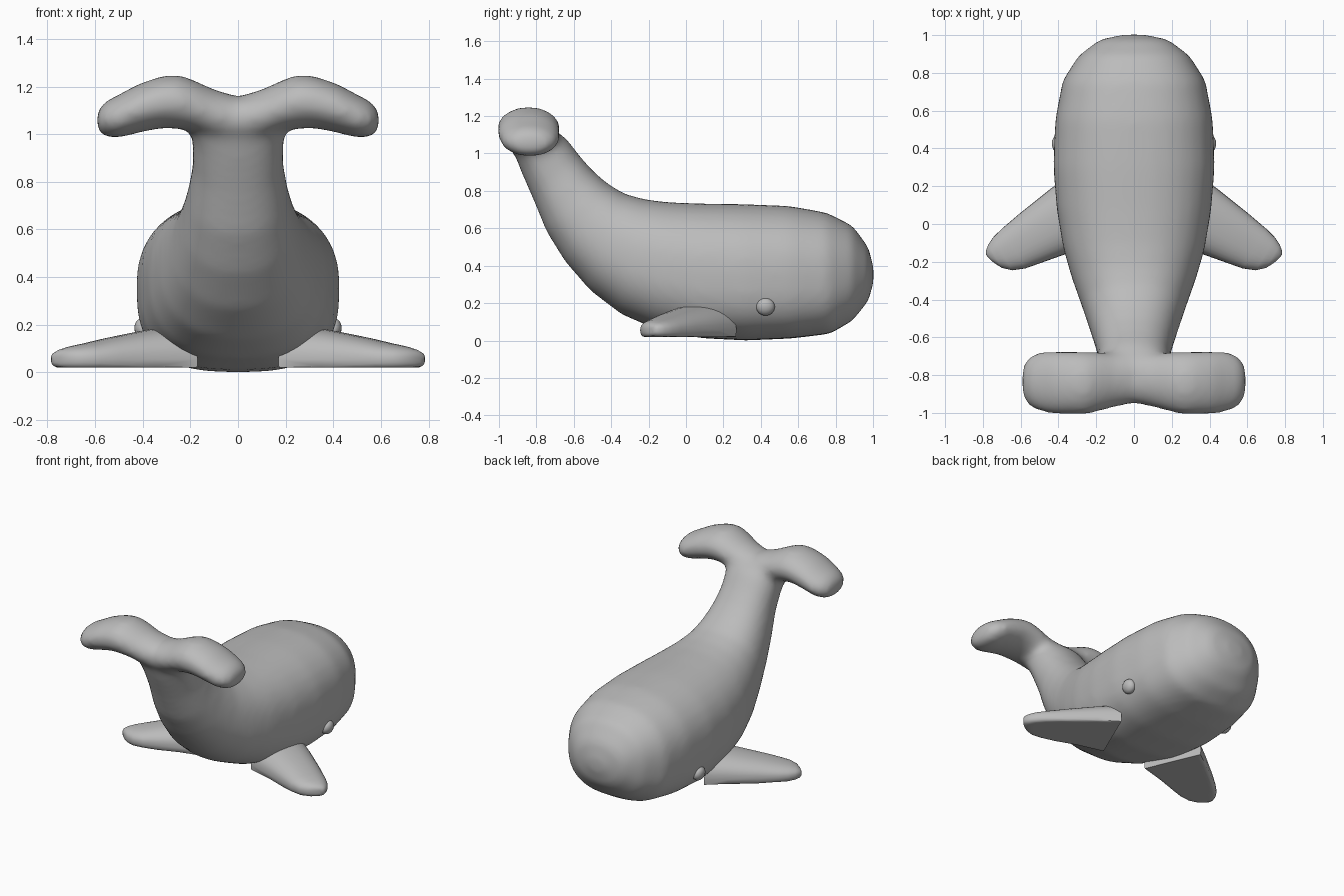
import bpy, bmesh, math
from mathutils import Vector

cube = bpy.data.objects.get("Cube")
if cube:
    bpy.data.objects.remove(cube)

grey = bpy.data.materials.new("soft grey")
grey.use_nodes = True
COLOUR = (0.5, 0.5, 0.5, 1)
grey.diffuse_color = COLOUR
grey.node_tree.nodes["Principled BSDF"].inputs["Base Color"].default_value = COLOUR


def spow(v, e):
    return math.copysign(abs(v) ** e, v)


def loft(bm, rings):
    """Skin a list of point rings and close both ends."""
    loops = [[bm.verts.new(p) for p in ring] for ring in rings]
    n = len(loops[0])
    for a, b in zip(loops, loops[1:]):
        for i in range(n):
            j = (i + 1) % n
            bm.faces.new((a[i], a[j], b[j], b[i]))
    bm.faces.new(loops[0][::-1])
    bm.faces.new(loops[-1])


def oval(a, b, side, near=1.0, far=1.0, n=32):
    """Ring from a to b with a half-width vector; near and far set how boxy each end is."""
    a, b, side = Vector(a), Vector(b), Vector(side)
    mid, half = (a + b) / 2, (a - b) / 2
    ring = []
    for i in range(n):
        t = math.tau * i / n
        e = near if math.cos(t) > 0 else far
        ring.append(mid + half * spow(math.cos(t), e) + side * spow(math.sin(t), e))
    return ring


def finish(name, bm):
    bmesh.ops.recalc_face_normals(bm, faces=bm.faces[:])
    mesh = bpy.data.meshes.new(name)
    bm.to_mesh(mesh)
    bm.free()
    obj = bpy.data.objects.new(name, mesh)
    bpy.context.collection.objects.link(obj)
    mesh.materials.append(grey)
    for p in mesh.polygons:
        p.use_smooth = True
    return obj


# Body and tail stem: back y, z, belly y, z, half width, belly boxiness
BODY = [(1.003, .39, 1.003, .31, .06, 1), (.975, .50, .975, .21, .185, .9),
        (.89, .615, .89, .105, .295, .8), (.75, .685, .77, .035, .378, .75),
        (.55, .72, .56, .01, .417, .7), (.30, .73, .32, 0, .428, .7),
        (.08, .733, .08, .012, .41, .72), (-.1, .74, -.16, .06, .375, .8),
        (-.22, .755, -.345, .14, .33, .85), (-.33, .785, -.51, .265, .28, .9),
        (-.42, .84, -.645, .42, .24, .9), (-.50, .91, -.745, .58, .21, .9),
        (-.57, .99, -.815, .75, .19, .9), (-.635, 1.075, -.88, .90, .193, .9),
        (-.70, 1.125, -.925, 1.02, .225, .9), (-.77, 1.135, -.93, 1.08, .17, .9)]
bm = bmesh.new()
loft(bm, [oval((0, ty, tz), (0, by, bz), (w, 0, 0), .88, boxy)
          for ty, tz, by, bz, w, boxy in BODY])

# Flukes: x, centre y, centre z, half depth, half height
FLUKE = [(0, -.81, 1.06, .14, .10), (.1, -.825, 1.083, .145, .105),
         (.18, -.835, 1.117, .157, .108), (.25, -.842, 1.137, .167, .115),
         (.32, -.842, 1.135, .168, .11), (.42, -.84, 1.108, .168, .103),
         (.50, -.835, 1.075, .16, .092), (.555, -.833, 1.062, .135, .078),
         (.592, -.832, 1.056, .08, .045)]
both = [(-x, *r) for x, *r in FLUKE[:0:-1]] + FLUKE
loft(bm, [oval((x, y, z + h), (x, y, z - h), (0, d, 0)) for x, y, z, d, h in both])
body = finish("body", bm)
rem = body.modifiers.new("merge", 'REMESH')
rem.mode, rem.voxel_size, rem.use_smooth_shade = 'VOXEL', .02, True
smo = body.modifiers.new("blend", 'SMOOTH')
smo.factor, smo.iterations = .5, 18

# Flippers: leading x, y, trailing x, y, top height
FLIPPER = [(.33, .27, .17, -.10, .20), (.45, .18, .35, -.155, .175),
           (.60, .06, .49, -.205, .145), (.70, -.025, .575, -.235, .122),
           (.745, -.07, .645, -.245, .11), (.772, -.11, .70, -.232, .098),
           (.785, -.145, .74, -.207, .085), (.782, -.165, .765, -.185, .07)]
for side, label in ((1, "left"), (-1, "right")):
    bm = bmesh.new()
    rings = []
    for lx, ly, tx, ty, top in FLIPPER:
        ring = oval((side * lx, ly, .055), (side * tx, ty, .055),
                    (0, 0, top - .055), .85, .85)
        for p in ring:
            p.z = max(p.z, .02)
        rings.append(ring)
    loft(bm, rings)
    flipper = finish(label + "_flipper", bm)
    bpy.ops.object.select_all(action='DESELECT')
    flipper.select_set(True)
    bpy.context.view_layer.objects.active = flipper
    bpy.ops.object.shade_smooth_by_angle(angle=math.radians(60))

    # Eye
    bm = bmesh.new()
    bmesh.ops.create_uvsphere(bm, u_segments=20, v_segments=12, radius=.05)
    eye = finish(label + "_eye", bm)
    eye.location = (side * .398, .425, .18)
    eye.scale = (.72, 1, .95)
    eye.rotation_euler.y = side * math.radians(15)
